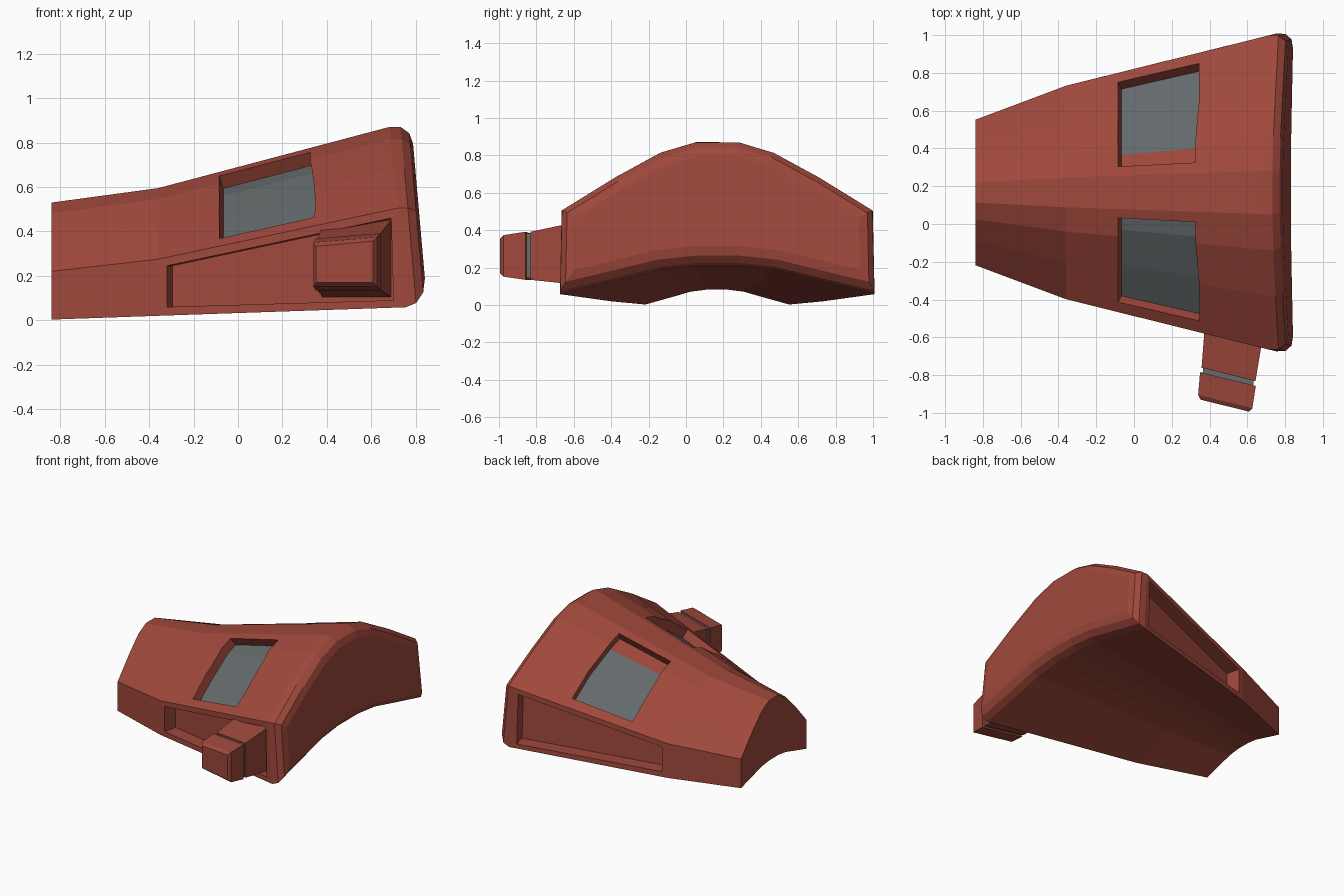
import bpy, bmesh
from mathutils import Vector

if "Cube" in bpy.data.objects:
    bpy.data.objects.remove(bpy.data.objects["Cube"])


def material(name, rgb):
    m = bpy.data.materials.new(name)
    m.use_nodes = True
    m.diffuse_color = (*rgb, 1)
    m.node_tree.nodes["Principled BSDF"].inputs["Base Color"].default_value = (*rgb, 1)
    return m


RED = material("brick red", (0.35, 0.065, 0.045))
GREY = material("slate grey", (0.125, 0.142, 0.148))
MID_Y = 0.167


def make(name, bm):
    bmesh.ops.recalc_face_normals(bm, faces=bm.faces)
    me = bpy.data.meshes.new(name)
    bm.to_mesh(me)
    bm.free()
    ob = bpy.data.objects.new(name, me)
    bpy.context.collection.objects.link(ob)
    me.materials.append(RED)
    me.materials.append(GREY)
    return ob


def loft(bm, rings):
    """Bridge closed rings of points and cap both ends."""
    vs = [[bm.verts.new(p) for p in r] for r in rings]
    for a, b in zip(vs, vs[1:]):
        for i in range(len(a)):
            j = (i + 1) % len(a)
            bm.faces.new((a[i], a[j], b[j], b[i]))
    return bm.faces.new(vs[0]), bm.faces.new(vs[-1])


# Body sections: x, half width, bottom, shoulder, crown, height of the arch beneath
SECTIONS = [(-0.84, 0.385, 0.003, 0.22, 0.53, 0.08),
            (-0.36, 0.565, 0.02, 0.275, 0.595, 0.1),
            (0.71, 0.83, 0.057, 0.502, 0.878, 0.148)]
# Upper and lower profile: share of the half width, share of the rise
UPPER = [(1, 0), (0.657, 0.487), (0.367, 0.846), (0.139, 1)]
LOWER = [(1, 0), (0.657, 0.46), (0.367, 0.86), (0.139, 1)]


def section(x):
    a, b = SECTIONS[:2] if x < SECTIONS[1][0] else SECTIONS[1:]
    t = (x - a[0]) / (b[0] - a[0])
    return [p + (q - p) * t for p, q in zip(a, b)]


def top_point(x, a, side):
    """Point on the upper skin at share a of the half width."""
    _, w, _, zs, zt, _ = section(x)
    for (a0, f0), (a1, f1) in zip(UPPER, UPPER[1:]):
        if a1 <= a <= a0:
            f = f0 + (f1 - f0) * (a0 - a) / (a0 - a1)
            return Vector((x, MID_Y + side * a * w, zs + f * (zt - zs)))


def low_point(x, a, f, side):
    _, w, zb, _, _, rise = section(x)
    return Vector((x, MID_Y + side * a * w, zb + f * rise))


def body_ring(x, slanted=False):
    def place(fn, *args):
        p = fn(x, *args)
        return fn(0.858 - 0.0865 * p.z, *args) if slanted else p
    ring = [place(top_point, a, -1) for a, f in UPPER]
    ring += [place(top_point, a, 1) for a, f in reversed(UPPER)]
    ring += [place(low_point, a, f, 1) for a, f in LOWER]
    ring += [place(low_point, a, f, -1) for a, f in reversed(LOWER)]
    return ring


# Arched body with a rounded wide end
bm = bmesh.new()
_, wide_end = loft(bm, [body_ring(-0.84), body_ring(-0.36), body_ring(0.82, True)])
bmesh.ops.recalc_face_normals(bm, faces=bm.faces)
bmesh.ops.bevel(bm, geom=list(wide_end.edges), offset=0.1, offset_type='OFFSET',
                segments=3, profile=0.5, affect='EDGES', clamp_overlap=False)
body = make("arched_body", bm)


def cut(cutter):
    cutter.hide_render = True
    mod = body.modifiers.new("recess", 'BOOLEAN')
    mod.operation = 'DIFFERENCE'
    mod.solver = 'EXACT'
    mod.object = cutter
    bpy.context.view_layer.objects.active = body
    bpy.ops.object.modifier_apply(modifier=mod.name)
    bpy.data.objects.remove(cutter)


for side in (-1, 1):
    # Sloping window recess, its floor following the skin
    n = Vector((-0.27, side * 0.5, 0.82))
    rows = [0.92, 0.657, 0.367, 0.215]
    bm = bmesh.new()
    grid = {}
    for d in (-0.07, 0.08):
        for i, a in enumerate(rows):
            for x in (-0.085, 0.325 + 0.02 * (a > 0.5)):
                grid[d, i, x < 0] = bm.verts.new(top_point(x, a, side) + n * d)
    for i in range(len(rows) - 1):
        for d in (-0.07, 0.08):
            f = bm.faces.new([grid[d, i, True], grid[d, i, False],
                              grid[d, i + 1, False], grid[d, i + 1, True]])
            # The uppermost strip on the left stays red
            f.material_index = int(d < 0 and not (side > 0 and i == len(rows) - 2))
        for e in (True, False):
            bm.faces.new([grid[-0.07, i, e], grid[-0.07, i + 1, e],
                          grid[0.08, i + 1, e], grid[0.08, i, e]])
    for i in (0, len(rows) - 1):
        bm.faces.new([grid[-0.07, i, True], grid[-0.07, i, False],
                      grid[0.08, i, False], grid[0.08, i, True]])
    cut(make("window_cutter", bm))

    # Long wedge-shaped recess in the side wall
    n = Vector((-0.24, side * 0.97, 0))
    outline = [(-0.32, 0.06), (0.70, 0.09), (0.69, 0.46), (-0.32, 0.245)]
    bm = bmesh.new()
    loft(bm, [[Vector((x, MID_Y + side * section(x)[1], z)) + n * d for x, z in outline]
              for d in (-0.1, 0.06)])
    cut(make("side_recess_cutter", bm))


# Stub on the right side: base, grey neck and chamfered cap
def block(name, rings, grey=False):
    axis, across = Vector((-0.12, -0.99, 0)), Vector((0.97, -0.24, 0))
    root = Vector((0.522, -0.618, 0))
    bm = bmesh.new()
    loft(bm, [[root + axis * d + across * w * s + Vector((0, 0, z + 0.012 * s * t))
               for s, t, z in ((-1, 0, z0), (1, 0, z0), (1, 1, z1), (-1, 1, z1))]
              for d, w, z0, z1 in rings])
    for f in bm.faces:
        f.material_index = int(grey)
    return make(name, bm)


block("stub_base", [(-0.11, 0.16, 0.105, 0.44), (0.18, 0.147, 0.135, 0.38)])
block("stub_neck", [(0.16, 0.138, 0.145, 0.37), (0.23, 0.138, 0.145, 0.37)], True)
block("stub_cap", [(0.205, 0.152, 0.135, 0.38), (0.325, 0.148, 0.152, 0.362),
                   (0.347, 0.132, 0.17, 0.345)])
